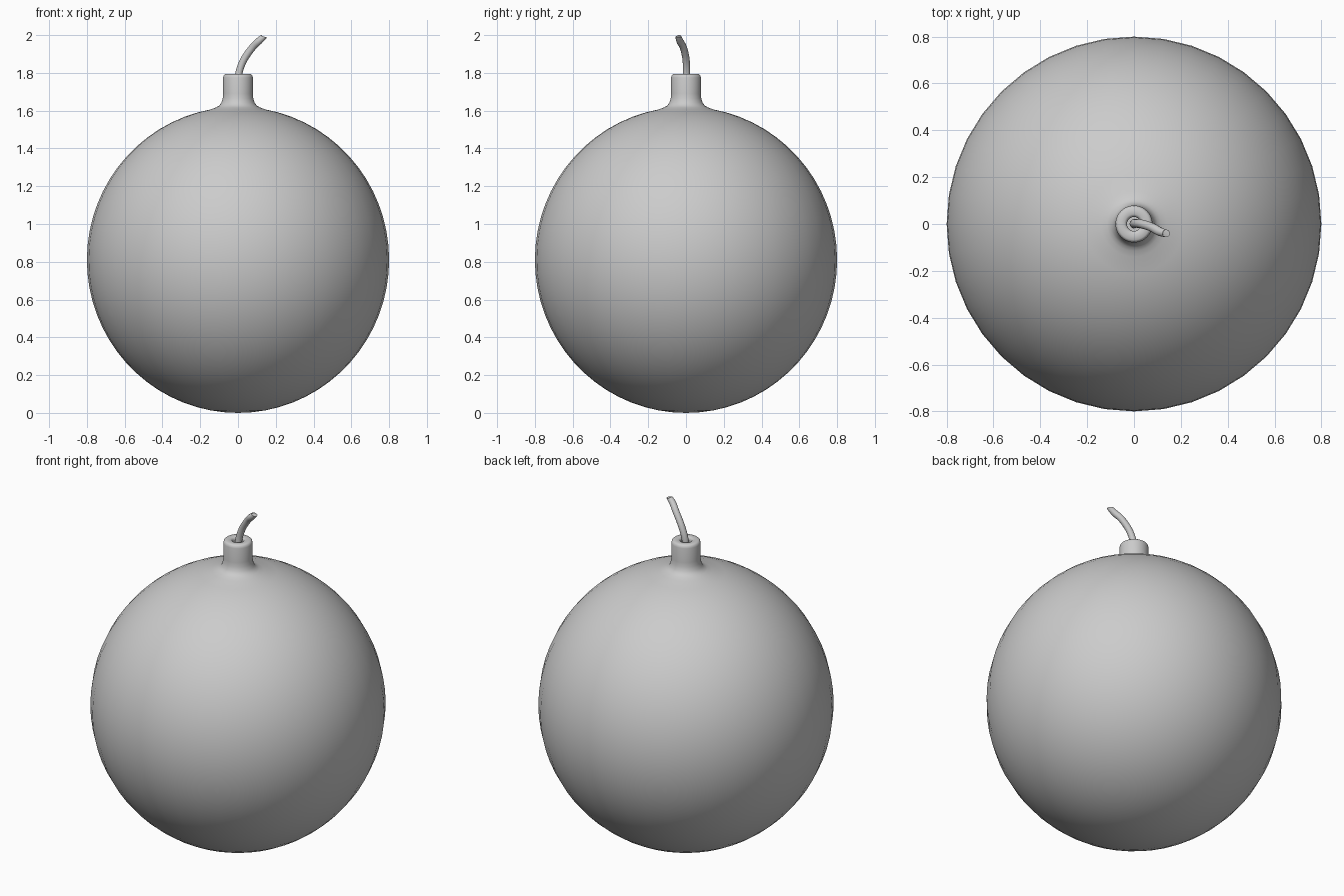
import bpy, bmesh, math
from mathutils import Vector

if "Cube" in bpy.data.objects:
    bpy.data.objects.remove(bpy.data.objects["Cube"])


def finish(bm, name, angle):
    bmesh.ops.recalc_face_normals(bm, faces=bm.faces)
    me = bpy.data.meshes.new(name)
    bm.to_mesh(me)
    bm.free()
    ob = bpy.data.objects.new(name, me)
    bpy.context.collection.objects.link(ob)
    bpy.ops.object.select_all(action='DESELECT')
    ob.select_set(True)
    bpy.context.view_layer.objects.active = ob
    bpy.ops.object.shade_smooth_by_angle(angle=math.radians(angle))
    return ob


def skin(bm, rings):
    for a, b in zip(rings, rings[1:]):
        n = len(a)
        for i in range(n):
            bm.faces.new((a[i], a[(i + 1) % n], b[(i + 1) % n], b[i]))


def lathe(name, profile, sides=40):
    bm = bmesh.new()
    rings = [[bm.verts.new((r * math.cos(2 * math.pi * i / sides),
                            r * math.sin(2 * math.pi * i / sides), z))
              for i in range(sides)] for r, z in profile]
    skin(bm, rings)
    bmesh.ops.remove_doubles(bm, verts=bm.verts, dist=1e-5)
    return finish(bm, name, 50)


# Round body flowing through a flared collar into the hollow neck
last = math.pi - math.asin(0.14 / 0.8)
ball = [(0.8 * math.sin(last * i / 32), 0.81 - 0.81 * math.cos(last * i / 32))
        for i in range(33)]
neck = [(0.115, 1.618), (0.1, 1.626), (0.088, 1.642), (0.081, 1.665),
        (0.079, 1.69), (0.079, 1.775), (0.076, 1.787), (0.068, 1.793),
        (0.042, 1.793), (0.034, 1.789), (0.03, 1.78), (0.03, 1.72), (0, 1.72)]
lathe("bomb_body", ball + neck)

# Bent fuse: control points (x, y, z, radius), smoothed by Catmull-Rom
ctrl = [(0, 0, 1.70, .019), (0.001, 0.002, 1.77, .019), (0.012, 0.003, 1.825, .019),
        (0.037, -0.001, 1.88, .019), (0.077, -0.014, 1.935, .019),
        (0.109, -0.032, 1.967, .019), (0.138, -0.04, 1.992, .016)]
pts = [Vector(c) for c in [ctrl[0]] + ctrl + [ctrl[-1]]]
path = []
for k in range(1, len(pts) - 2):
    a, b, c, d = pts[k - 1:k + 3]
    for j in range(4):
        t = j / 4
        path.append(0.5 * (2 * b + (c - a) * t + (2 * a - 5 * b + 4 * c - d) * t * t
                           + (3 * b - a - 3 * c + d) * t ** 3))
path.append(pts[-1])
bm = bmesh.new()
rings = []
for k, p in enumerate(path):
    q = path[min(k + 1, len(path) - 1)] - path[max(k - 1, 0)]
    tan = q.xyz.normalized()
    if k == len(path) - 1:
        tan = Vector((0.25, 0, 1)).normalized()  # slanted cut at the tip
    u = Vector((0, 1, 0)).cross(tan).normalized()
    v = tan.cross(u)
    rings.append([bm.verts.new(p.xyz + p[3] * (math.cos(s * math.pi / 6) * u
                                              + math.sin(s * math.pi / 6) * v))
                  for s in range(12)])
skin(bm, rings)
bm.faces.new(rings[0])
bm.faces.new(rings[-1])
finish(bm, "fuse", 50)
